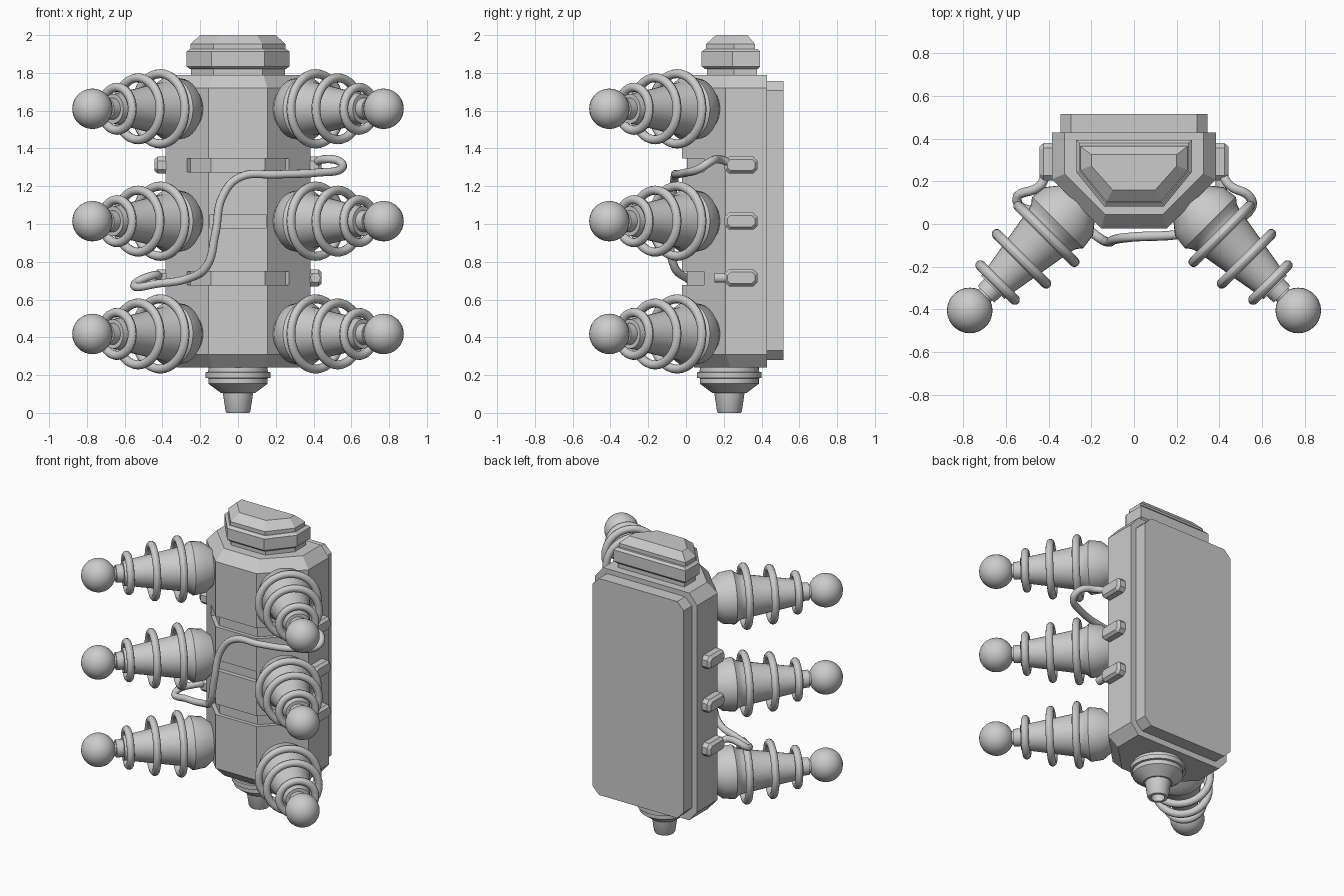
import bpy, bmesh, math
from mathutils import Vector, Matrix

if "Cube" in bpy.data.objects:
    bpy.data.objects.remove(bpy.data.objects["Cube"])


def finish(bm, name, smooth=False):
    bmesh.ops.recalc_face_normals(bm, faces=bm.faces)
    me = bpy.data.meshes.new(name)
    bm.to_mesh(me)
    bm.free()
    ob = bpy.data.objects.new(name, me)
    bpy.context.collection.objects.link(ob)
    if smooth:
        bpy.ops.object.select_all(action='DESELECT')
        ob.select_set(True)
        bpy.context.view_layer.objects.active = ob
        bpy.ops.object.shade_smooth_by_angle(angle=math.radians(35))
    return ob


def skin(bm, rings, caps=True):
    n = len(rings[0])
    vs = [[bm.verts.new(p) for p in r] for r in rings]
    for a, b in zip(vs, vs[1:]):
        for i in range(n):
            j = (i + 1) % n
            bm.faces.new((a[i], a[j], b[j], b[i]))
    if caps:
        bm.faces.new(vs[0])
        bm.faces.new(vs[-1])


def loft(name, sections):
    """Stack half outlines (x >= 0, back to front), mirrored across x, at heights z."""
    bm = bmesh.new()
    rings = []
    for half, z in sections:
        full = half + [(-x, y) for x, y in reversed(half)]
        rings.append([(x, y, z) for x, y in full])
    skin(bm, rings)
    return finish(bm, name)


def lathe(name, profile, origin, direction, sides=32, caps=True):
    """Revolve (distance, radius) pairs around an axis."""
    q = Vector(direction).to_track_quat('Z', 'Y')
    bm = bmesh.new()
    rings = []
    for t, r in profile:
        rings.append([Vector(origin) + q @ Vector((r * math.cos(a), r * math.sin(a), t))
                      for a in (2 * math.pi * i / sides for i in range(sides))])
    skin(bm, rings, caps)
    return finish(bm, name, True)


def outline(w, back, shoulder, nose, front):
    return [(w, back), (w, shoulder), (nose, front)]


# Main housing with chamfered ends
wide = outline(0.385, 0.43, 0.21, 0.155, -0.02)
small = outline(0.325, 0.43, 0.235, 0.135, 0.045)
body = loft("housing", [(small, 0.24), (wide, 0.31), (wide, 1.72), (small, 1.79)])

# Recessed slots on the front
wrap = [(0.252, 0.113), (0.30, 0.065), (0.18, -0.06)]
for z in (1.312, 1.015, 0.713):
    bm = bmesh.new()
    if z == 1.015:
        pts = [(-0.148, 0.01), (0.148, 0.01), (0.148, -0.06), (-0.148, -0.06)]
    else:
        inner = [(0.144, 0.005)]
        half = inner + wrap
        pts = half + [(-x, y) for x, y in reversed(half)]
    skin(bm, [[(x, y, z + h) for x, y in pts] for h in (-0.036, 0.036)])
    cutter = finish(bm, "slot_cutter")
    cutter.hide_render = True
    mod = body.modifiers.new("slot", 'BOOLEAN')
    mod.operation, mod.solver, mod.object = 'DIFFERENCE', 'EXACT', cutter
    bpy.context.view_layer.objects.active = body
    bpy.ops.object.modifier_apply(modifier=mod.name)
    bpy.data.objects.remove(cutter)

# Back plate with cut corners
w, c, lo, hi = 0.345, 0.05, 0.28, 1.757
plate = [(w, lo + c), (w, hi - c), (w - c, hi), (c - w, hi),
         (-w, hi - c), (-w, lo + c), (c - w, lo), (w - c, lo)]
bm = bmesh.new()
skin(bm, [[(x, y, z) for x, z in plate] for y in (0.425, 0.517)])
finish(bm, "back_plate")

# Top cap
neck = outline(0.25, 0.375, 0.255, 0.13, 0.11)
band_in = outline(0.255, 0.38, 0.252, 0.133, 0.10)
band = outline(0.272, 0.393, 0.245, 0.14, 0.083)
crown = outline(0.252, 0.365, 0.255, 0.13, 0.105)
top = outline(0.20, 0.325, 0.272, 0.10, 0.16)
loft("top_cap", [(neck, 1.78), (neck, 1.82), (band_in, 1.82), (band, 1.835), (band, 1.912),
                 (band_in, 1.927), (crown, 1.927), (crown, 1.952), (top, 2.0)])

# Bottom nozzle, hollow at the tip
lathe("nozzle", [(0.26, 0.155), (0.217, 0.158), (0.215, 0.171), (0.185, 0.171), (0.183, 0.157),
                 (0.155, 0.157), (0.105, 0.09), (0.105, 0.08), (0.01, 0.066), (0, 0.06),
                 (0, 0.042), (0.06, 0.042)], (0, 0.23, 0), (0, 0, 1))

# Insulators: flange and cone, rings, ball end
cone = [(-0.03, 0.11), (0.0, 0.12), (0.05, 0.16), (0.125, 0.17), (0.15, 0.15), (0.17, 0.142),
        (0.52, 0.082), (0.555, 0.078), (0.555, 0.057), (0.60, 0.055), (0.60, 0.042), (0.66, 0.042)]
for s in (-1, 1):
    axis = Vector((s, -1, 0)).normalized()
    for z in (0.418, 1.015, 1.61):
        base = Vector((s * 0.27, 0.095, z))
        lathe("insulator_core", cone, base, axis)
        for t, r in ((0.20, 0.186), (0.365, 0.164), (0.523, 0.114)):
            tube = [(t + 0.024 * math.sin(a), r + 0.024 * math.cos(a))
                    for a in (2 * math.pi * i / 12 for i in range(13))]
            lathe("insulator_ring", tube, base, axis, 36, caps=False)
        bm = bmesh.new()
        bmesh.ops.create_uvsphere(bm, u_segments=28, v_segments=16, radius=0.107,
                                  matrix=Matrix.Translation(base + axis * 0.708))
        finish(bm, "ball_end", True)

# Side clips: long pills with bevelled outer edges
for s in (-1, 1):
    for z in (0.715, 1.015, 1.312):
        def pill(h, x):
            k = h * 0.5
            a, b = 0.292 - 0.042 - h, 0.292 + 0.042 + h
            yz = [(a, -k), (a, k), (a + k, h), (b - k, h), (b, k), (b, -k), (b - k, -h), (a + k, -h)]
            return [(s * x, y, z + q) for y, q in yz]
        bm = bmesh.new()
        skin(bm, [pill(0.045, 0.38), pill(0.045, 0.425), pill(0.03, 0.443)])
        finish(bm, "side_clip")


def tube(name, points, r):
    cu = bpy.data.curves.new(name, 'CURVE')
    cu.dimensions = '3D'
    cu.bevel_depth, cu.bevel_resolution, cu.resolution_u = r, 3, 6
    cu.use_fill_caps = True
    sp = cu.splines.new('BEZIER')
    sp.bezier_points.add(len(points) - 1)
    for p, co in zip(sp.bezier_points, points):
        p.co = co
        p.handle_left_type = p.handle_right_type = 'AUTO'
    ob = bpy.data.objects.new(name, cu)
    bpy.context.collection.objects.link(ob)


# Cable looping across the front between two clips
tube("cable", [(-0.41, 0.24, 0.715), (-0.44, 0.18, 0.73), (-0.55, 0.11, 0.672), (-0.42, 0.05, 0.685),
               (-0.27, 0.01, 0.71), (-0.17, -0.06, 0.77), (-0.12, -0.085, 0.95), (-0.08, -0.07, 1.15),
               (0.01, -0.06, 1.248), (0.2, -0.05, 1.262), (0.42, 0.0, 1.272), (0.55, 0.075, 1.295),
               (0.54, 0.13, 1.33), (0.45, 0.18, 1.342), (0.41, 0.24, 1.32)], 0.022)
# Spare plug on the lower right clip
tube("plug", [(0.41, 0.15, 0.715), (0.41, 0.24, 0.715)], 0.027)
